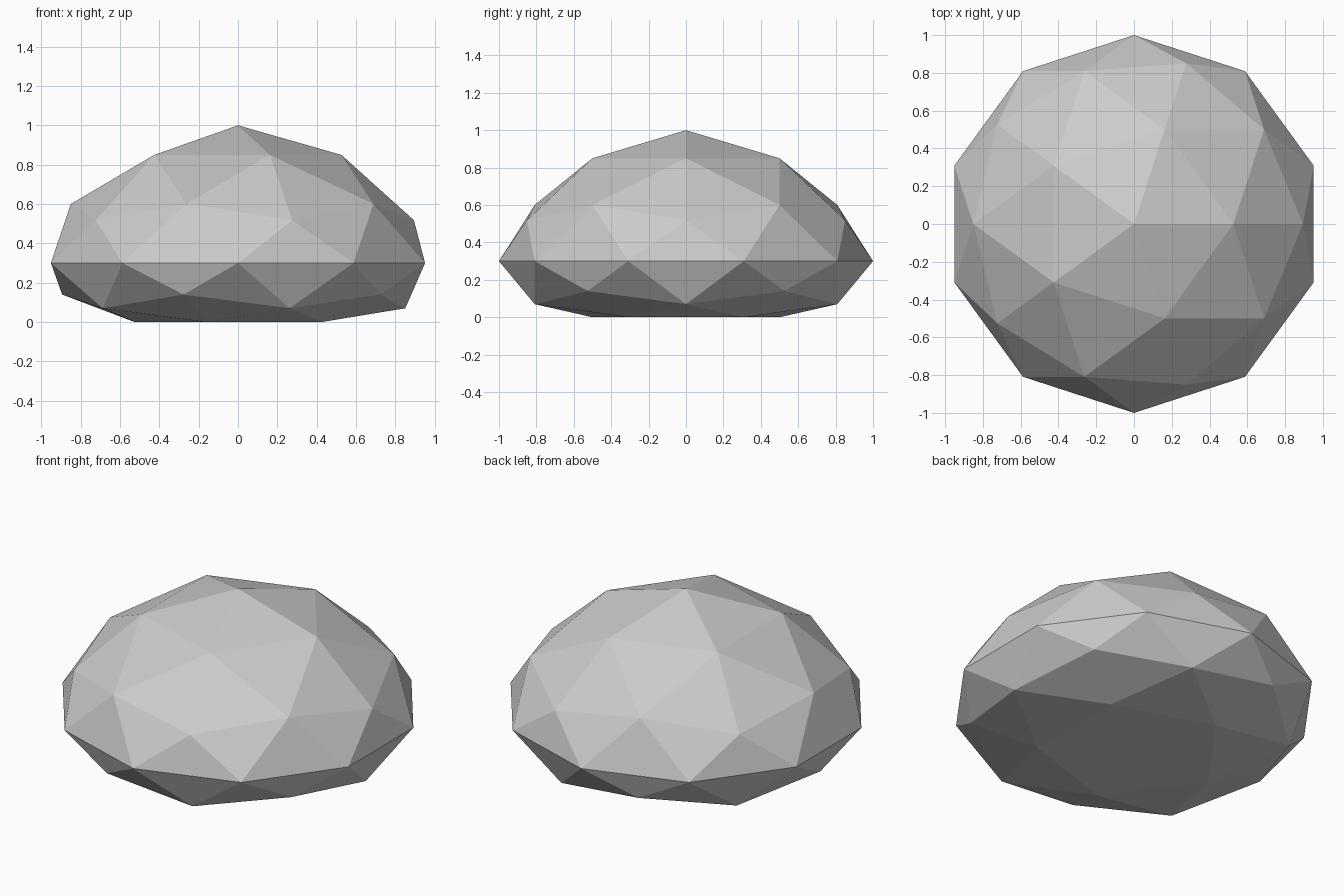
import bpy
import bmesh

cube = bpy.data.objects.get("Cube")
if cube:
    bpy.data.objects.remove(cube, do_unlink=True)

# Matte grey stone
stone = bpy.data.materials.new("stone_grey")
stone.use_nodes = True
grey = (0.6, 0.6, 0.6, 1.0)
stone.diffuse_color = grey
stone.node_tree.nodes["Principled BSDF"].inputs["Base Color"].default_value = grey

# Height of each vertex ring, from the sphere's level to the boulder's level
RINGS = {
    1.0: 1.0, 0.851: 0.85, 0.526: 0.6, 0.447: 0.518,
    0.0: 0.3,
    -0.447: 0.14, -0.526: 0.07, -0.851: 0.0, -1.0: 0.0,
}

# Faceted boulder: low-poly sphere with a domed top and a flattened base
bm = bmesh.new()
bmesh.ops.create_icosphere(bm, subdivisions=2, radius=1.0)
for v in bm.verts:
    level = min(RINGS, key=lambda r: abs(r - v.co.z))
    v.co.z = RINGS[level]
bmesh.ops.recalc_face_normals(bm, faces=bm.faces)

mesh = bpy.data.meshes.new("boulder")
bm.to_mesh(mesh)
bm.free()
mesh.materials.append(stone)
boulder = bpy.data.objects.new("boulder", mesh)
bpy.context.collection.objects.link(boulder)
